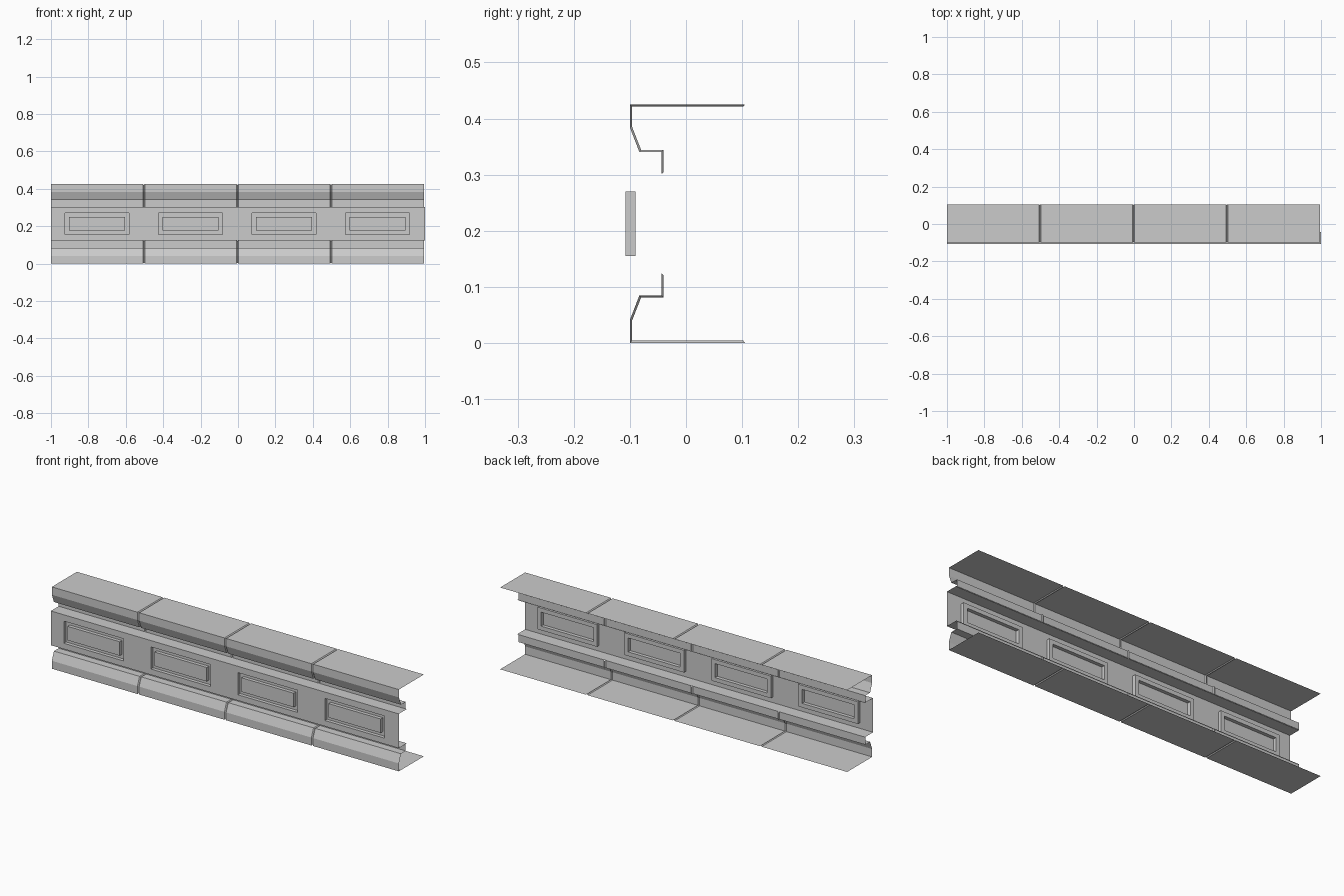
import bpy, bmesh

if "Cube" in bpy.data.objects:
    bpy.data.objects.remove(bpy.data.objects["Cube"])

H = 0.425          # total height
MID = H / 2


def finish(bm, name, z=0.0):
    mesh = bpy.data.meshes.new(name)
    bm.to_mesh(mesh)
    bm.free()
    ob = bpy.data.objects.new(name, mesh)
    ob.location.z = z
    bpy.context.collection.objects.link(ob)
    return ob


def skin(bm, rows):
    """Bridge point rows (ordered along x) into a sheet; returns faces by [column][strip]."""
    vs = [[bm.verts.new(p) for p in row] for row in rows]
    return [[bm.faces.new((a[i], a[i + 1], b[i + 1], b[i]))
             for i in range(len(a) - 1)] for a, b in zip(vs, vs[1:])]


# Trim shell: folded sheet with V grooves between segments, mirrored top to bottom
outer = [(0.105, 0.425), (-0.1, 0.425), (-0.1, 0.384),
         (-0.083, 0.340), (-0.044, 0.340), (-0.044, 0.301)]
inner = [(0.102, 0.421), (-0.096, 0.421), (-0.096, 0.385),
         (-0.080, 0.344), (-0.040, 0.344), (-0.040, 0.304)]
stations = [(-1.0, outer)]
for g in (-0.503, -0.003, 0.497):
    stations += [(g - 0.005, outer), (g, inner), (g + 0.005, outer)]
stations.append((0.995, outer))

bm = bmesh.new()
skin(bm, [[(x, y, z - MID) for y, z in prof] for x, prof in stations])
trim = finish(bm, "trim_shell", MID)
mir = trim.modifiers.new("mirror", 'MIRROR')
mir.use_axis = (False, False, True)
mir.use_mirror_merge = False

# Centre panel: channel section with four recesses, each holding a raised block
section = [(-0.042, 0.303), (-0.108, 0.303), (-0.108, 0.270),
           (-0.108, 0.155), (-0.108, 0.125), (-0.042, 0.125)]
cuts = [-1.0]
for c in (-0.754, -0.254, 0.246, 0.746):
    cuts += [c - 0.171, c + 0.171]
cuts.append(1.0)

bm = bmesh.new()
cols = skin(bm, [[(x, y, z) for y, z in section] for x in cuts])
recess = [cols[i][2] for i in (1, 3, 5, 7)]


def push(faces, dy):
    out = bmesh.ops.extrude_discrete_faces(bm, faces=faces)["faces"]
    verts = list({v for f in out for v in f.verts})
    bmesh.ops.translate(bm, verts=verts, vec=(0, dy, 0))
    return out


floor = push(recess, 0.018)
bmesh.ops.inset_individual(bm, faces=floor, thickness=0.03)
push(floor, -0.018)
finish(bm, "centre_panel")
